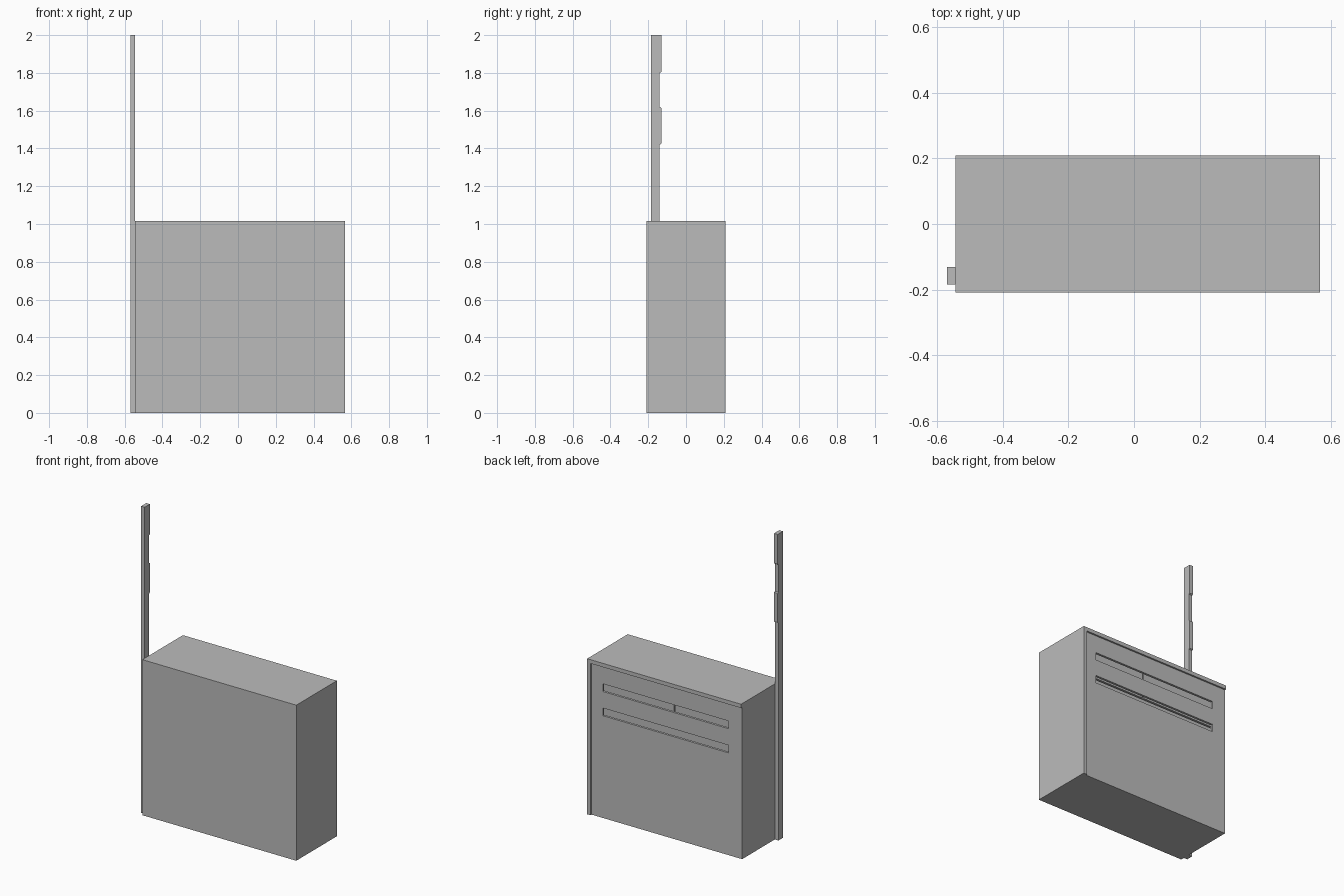
import bpy, bmesh

if "Cube" in bpy.data.objects:
    bpy.data.objects.remove(bpy.data.objects["Cube"])

grey = bpy.data.materials.new("plain grey")
grey.diffuse_color = (0.5, 0.5, 0.5, 1)
grey.use_nodes = True
grey.node_tree.nodes["Principled BSDF"].inputs["Base Color"].default_value = grey.diffuse_color


def boxes(name, *parts):
    """One object made of boxes given as (x0, x1, y0, y1, z0, z1)."""
    bm = bmesh.new()
    for x0, x1, y0, y1, z0, z1 in parts:
        for v in bmesh.ops.create_cube(bm, size=1)["verts"]:
            v.co = (x0 + (v.co.x + .5) * (x1 - x0),
                    y0 + (v.co.y + .5) * (y1 - y0),
                    z0 + (v.co.z + .5) * (z1 - z0))
    return finish(name, bm)


def finish(name, bm):
    me = bpy.data.meshes.new(name)
    bm.to_mesh(me)
    bm.free()
    me.materials.append(grey)
    ob = bpy.data.objects.new(name, me)
    bpy.context.collection.objects.link(ob)
    return ob


# Cabinet extents and panel thickness
L, R, F, B, H, T = -0.544, 0.567, -0.209, 0.209, 1.015, 0.025
BI = 0.198  # outer plane of the recessed back

# Outer panels: top and right side overhang the recessed back
boxes("top_panel", (L, R, F, B, H - T, H))
boxes("right_panel", (R - T, R, F, B, 0, H - T))
boxes("left_panel", (L, L + T, F, BI - 0.015, 0, H - T))
boxes("front_panel", (L + T, R - T, F, F + T, 0, H - T))
boxes("bottom_panel", (L + T, R - T, F + T, BI - 0.015, 0, T))

# Back panel with two letter slots
s0, s1 = -0.446, 0.462
slots = [(0.667, 0.717), (0.825, 0.875)]
y = (BI - 0.015, BI)
boxes("back_panel",
      (L, s0, *y, 0, H - T), (s1, R - T, *y, 0, H - T),
      (s0, s1, *y, 0, slots[0][0]),
      (s0, s1, *y, slots[0][1], slots[1][0]),
      (s0, s1, *y, slots[1][1], H - T))

# Inner compartments behind the slots: two above, one below
boxes("inner_compartments",
      (L + T, 0.008, F + T, 0.10, 0.77, H - T),
      (0.016, R - T, F + T, 0.10, 0.77, H - T),
      (L + T, R - T, F + T, 0.10, T, 0.76))

# Notched post standing beside the cabinet, profile in y-z
profile = [(-0.185, 0), (-0.139, 0), (-0.139, 1.42), (-0.131, 1.425),
           (-0.131, 1.615), (-0.139, 1.62), (-0.139, 1.80), (-0.131, 1.805),
           (-0.131, 2.0), (-0.185, 2.0)]
bm = bmesh.new()
face = bm.faces.new([bm.verts.new((-0.57, py, pz)) for py, pz in profile])
ext = bmesh.ops.extrude_face_region(bm, geom=[face])["geom"]
for v in ext:
    if isinstance(v, bmesh.types.BMVert):
        v.co.x = L
bmesh.ops.recalc_face_normals(bm, faces=bm.faces)
finish("notched_post", bm)
